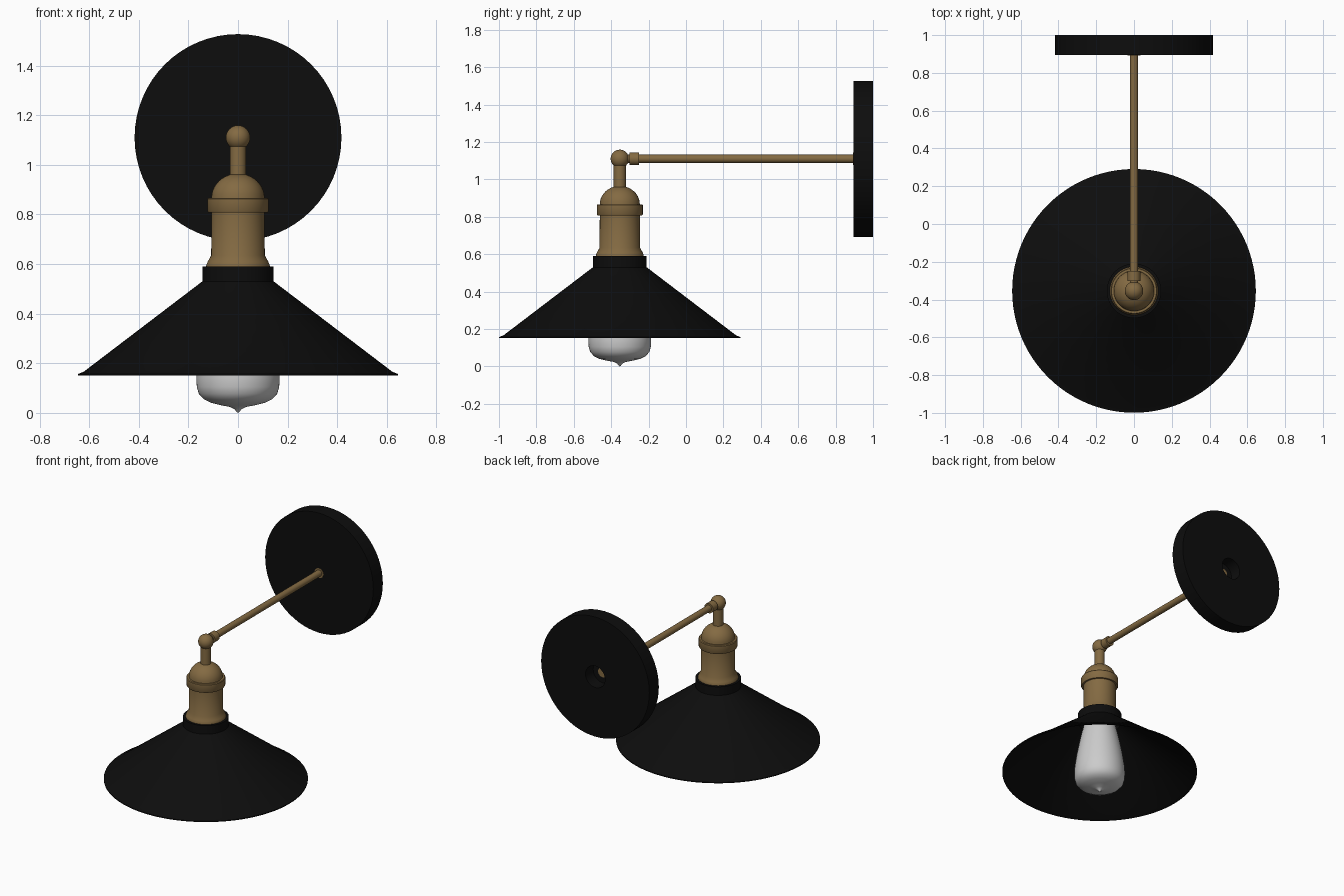
import bpy, bmesh, math
from mathutils import Matrix, Vector

if "Cube" in bpy.data.objects:
    bpy.data.objects.remove(bpy.data.objects["Cube"])

AXIS_Y = -0.354   # lamp head axis
ARM_Z = 1.11      # arm height


def material(name, rgb):
    m = bpy.data.materials.new(name)
    m.diffuse_color = (*rgb, 1)
    m.use_nodes = True
    m.node_tree.nodes["Principled BSDF"].inputs["Base Color"].default_value = m.diffuse_color
    return m


brass = material("aged_brass", (0.23, 0.145, 0.055))
black = material("matte_black", (0.004, 0.004, 0.004))


def lathe(name, profile, mat=None, horizontal=False, closed=False, steps=64, angle=35):
    """Revolve (radius, height) points about z, or about the y-directed arm axis."""
    bm = bmesh.new()
    vs = [bm.verts.new((r, 0, h)) for r, h in profile]
    edges = [bm.edges.new(p) for p in zip(vs, vs[1:])]
    if closed:
        edges.append(bm.edges.new((vs[-1], vs[0])))
    bmesh.ops.spin(bm, geom=vs + edges, cent=(0, 0, 0), axis=(0, 0, 1),
                   angle=2 * math.pi, steps=steps, use_merge=False)
    bmesh.ops.remove_doubles(bm, verts=bm.verts, dist=1e-5)
    if horizontal:
        mtx = Matrix.Translation((0, 0, ARM_Z)) @ Matrix.Rotation(-math.pi / 2, 4, 'X')
    else:
        mtx = Matrix.Translation((0, AXIS_Y, 0))
    bm.transform(mtx)
    bmesh.ops.recalc_face_normals(bm, faces=bm.faces)
    me = bpy.data.meshes.new(name)
    bm.to_mesh(me)
    bm.free()
    ob = bpy.data.objects.new(name, me)
    bpy.context.collection.objects.link(ob)
    if mat:
        me.materials.append(mat)
    bpy.ops.object.select_all(action='DESELECT')
    ob.select_set(True)
    bpy.context.view_layer.objects.active = ob
    bpy.ops.object.shade_smooth_by_angle(angle=math.radians(angle))
    return ob


def rod(name, r, a, b, steps=32, **kw):
    return lathe(name, [(0, a), (r, a), (r, b), (0, b)], brass, steps=steps, **kw)


# Wall plate with a recess around the arm end at the back
lathe("wall_plate", [(0.02, 0.895), (0.417, 0.895), (0.417, 1.0),
                     (0.075, 1.0), (0.075, 0.915), (0.02, 0.915)],
      black, horizontal=True, closed=True)

# Horizontal arm, its wall ferrule and its joint sleeve
rod("arm", 0.022, -0.32, 0.925, horizontal=True)
rod("wall_ferrule", 0.034, 0.892, 0.92, horizontal=True)
rod("joint_sleeve", 0.034, -0.302, -0.25, horizontal=True)

# Ball joint and vertical stem
lathe("ball_joint", [(0.049 * math.sin(t * math.pi / 16), ARM_Z - 0.049 * math.cos(t * math.pi / 16))
                     for t in range(17)], brass, steps=32)
rod("stem", 0.033, 0.94, 1.09)

# Lamp socket: domed cap, collar, barrel and flared foot
dome = [(0.107 * math.cos(t), 0.867 + 0.098 * math.sin(t))
        for t in [i * math.radians(72) / 8 for i in range(9)]]
lathe("socket", [(0, 0.57), (0.128, 0.57), (0.128, 0.595), (0.122, 0.61), (0.108, 0.635),
                 (0.107, 0.807), (0.119, 0.807), (0.123, 0.813), (0.123, 0.862), (0.119, 0.867)]
      + dome + [(0, dome[-1][1])], brass)

# Thin conical shade with neck ring and rolled lip
lathe("shade", [(0.115, 0.59), (0.144, 0.59), (0.144, 0.53), (0.622, 0.166), (0.645, 0.157),
                (0.645, 0.151), (0.62, 0.158), (0.137, 0.524), (0.137, 0.58), (0.115, 0.58)],
      black, closed=True, steps=96)

# Teardrop filament bulb with a pointed tip
lathe("bulb", [(0, 0), (0.006, 0.004), (0.014, 0.015), (0.032, 0.024), (0.07, 0.031), (0.11, 0.041),
               (0.138, 0.055), (0.158, 0.077), (0.166, 0.105), (0.168, 0.14), (0.165, 0.19),
               (0.152, 0.28), (0.135, 0.37), (0.118, 0.45), (0.1, 0.52), (0.085, 0.575), (0, 0.575)],
      angle=60)
